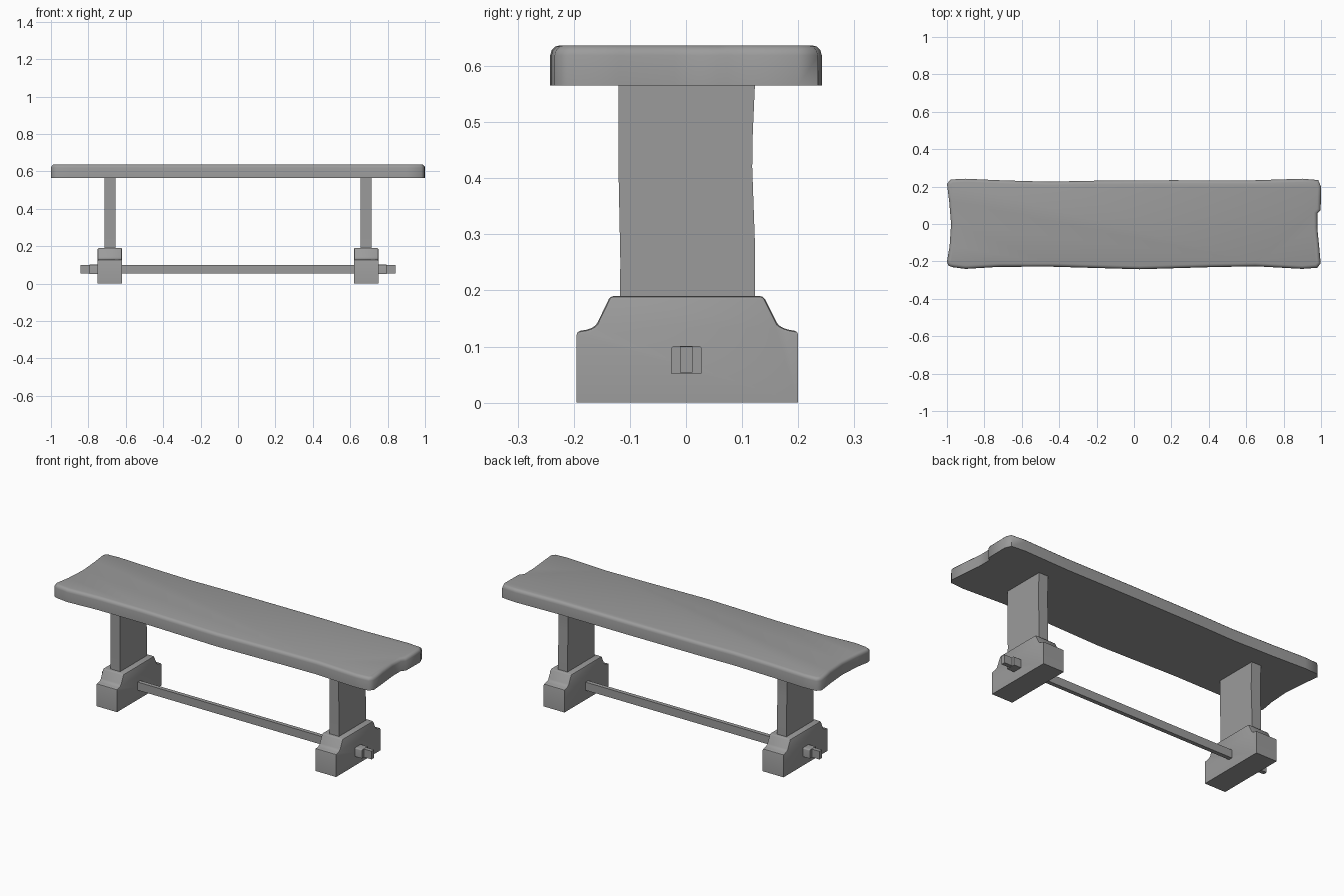
import bpy, bmesh, math

if "Cube" in bpy.data.objects:
    bpy.data.objects.remove(bpy.data.objects["Cube"])

wood = bpy.data.materials.new("dark_grey")
wood.diffuse_color = (0.33, 0.33, 0.33, 1)
wood.use_nodes = True
wood.node_tree.nodes["Principled BSDF"].inputs["Base Color"].default_value = wood.diffuse_color


def prism(name, pts, place, lo, hi, bevel=0, pick=None, segments=3, angle=35):
    """Extrude a 2D outline; place(a, b, depth) gives the 3D position."""
    bm = bmesh.new()
    rings = [[bm.verts.new(place(a, b, d)) for a, b in pts] for d in (lo, hi)]
    n = len(pts)
    bm.faces.new(rings[0])
    bm.faces.new(rings[1])
    for i in range(n):
        j = (i + 1) % n
        bm.faces.new((rings[0][i], rings[0][j], rings[1][j], rings[1][i]))
    bmesh.ops.recalc_face_normals(bm, faces=bm.faces)
    if bevel:
        edges = [e for e in bm.edges if pick(e)]
        bmesh.ops.bevel(bm, geom=edges, offset=bevel, segments=segments,
                        profile=0.5, affect='EDGES', clamp_overlap=True)
    mesh = bpy.data.meshes.new(name)
    bm.to_mesh(mesh)
    bm.free()
    mesh.materials.append(wood)
    obj = bpy.data.objects.new(name, mesh)
    bpy.context.collection.objects.link(obj)
    bpy.ops.object.select_all(action='DESELECT')
    obj.select_set(True)
    bpy.context.view_layer.objects.active = obj
    bpy.ops.object.shade_smooth_by_angle(angle=math.radians(angle))
    return obj


def box(name, x0, x1, y0, y1, z0, z1, bevel=0, pick=None):
    pts = [(y0, z0), (y1, z0), (y1, z1), (y0, z1)]
    return prism(name, pts, lambda a, b, d: (d, a, b), x0, x1, bevel, pick)


def above(z):
    return lambda e: all(v.co.z > z for v in e.verts)


# Seat: hand-hewn plank with a wavy outline and a rounded top rim
outline = [
    (-0.97, -0.231), (-0.90, -0.24), (-0.72, -0.229), (-0.45, -0.228),
    (0.03, -0.242), (0.40, -0.231), (0.65, -0.226), (0.90, -0.24),
    (0.98, -0.234), (0.998, -0.21), (0.99, -0.12), (0.98, -0.02),
    (0.98, 0.055), (0.998, 0.075), (1.0, 0.20), (0.985, 0.235),
    (0.90, 0.242), (0.62, 0.233), (0.20, 0.234), (-0.25, 0.231),
    (-0.45, 0.226), (-0.70, 0.233), (-0.90, 0.242), (-0.98, 0.238),
    (-1.0, 0.215), (-0.988, 0.12), (-0.978, 0.0), (-0.986, -0.12),
    (-1.0, -0.20), (-0.993, -0.222)]
prism("seat", outline, lambda a, b, d: (a, b, d), 0.565, 0.637,
      0.018, above(0.63), angle=62)

# Side profiles of the legs and feet, in y and z
leg_profile = [(-0.118, 0.185), (0.123, 0.185), (0.123, 0.28), (0.118, 0.42),
               (0.119, 0.48), (0.123, 0.57), (-0.12, 0.57), (-0.12, 0.40),
               (-0.117, 0.25)]
foot_profile = [(-0.195, 0), (0.2, 0), (0.2, 0.127), (0.178, 0.131),
                (0.164, 0.138), (0.138, 0.19), (-0.135, 0.19),
                (-0.16, 0.138), (-0.172, 0.131), (-0.195, 0.127)]

for side, s in (("left", -1), ("right", 1)):
    def across(a, b, d, s=s):
        return (s * d, a, b)
    prism(side + "_leg", leg_profile, across, 0.655, 0.714)
    prism(side + "_foot", foot_profile, across, 0.62, 0.75,
          0.006, above(0.1), 2)
    # Cross peg locking the stretcher against the foot
    x0, x1 = sorted((s * 0.745, s * 0.795))
    box(side + "_peg", x0, x1, -0.027, 0.028, 0.052, 0.101, 0.006,
        lambda e: above(0.09)(e) and
        abs(e.verts[0].co.y - e.verts[1].co.y) < 0.001)

# Stretcher running through both feet
box("stretcher", -0.843, 0.843, -0.011, 0.012, 0.054, 0.1)
